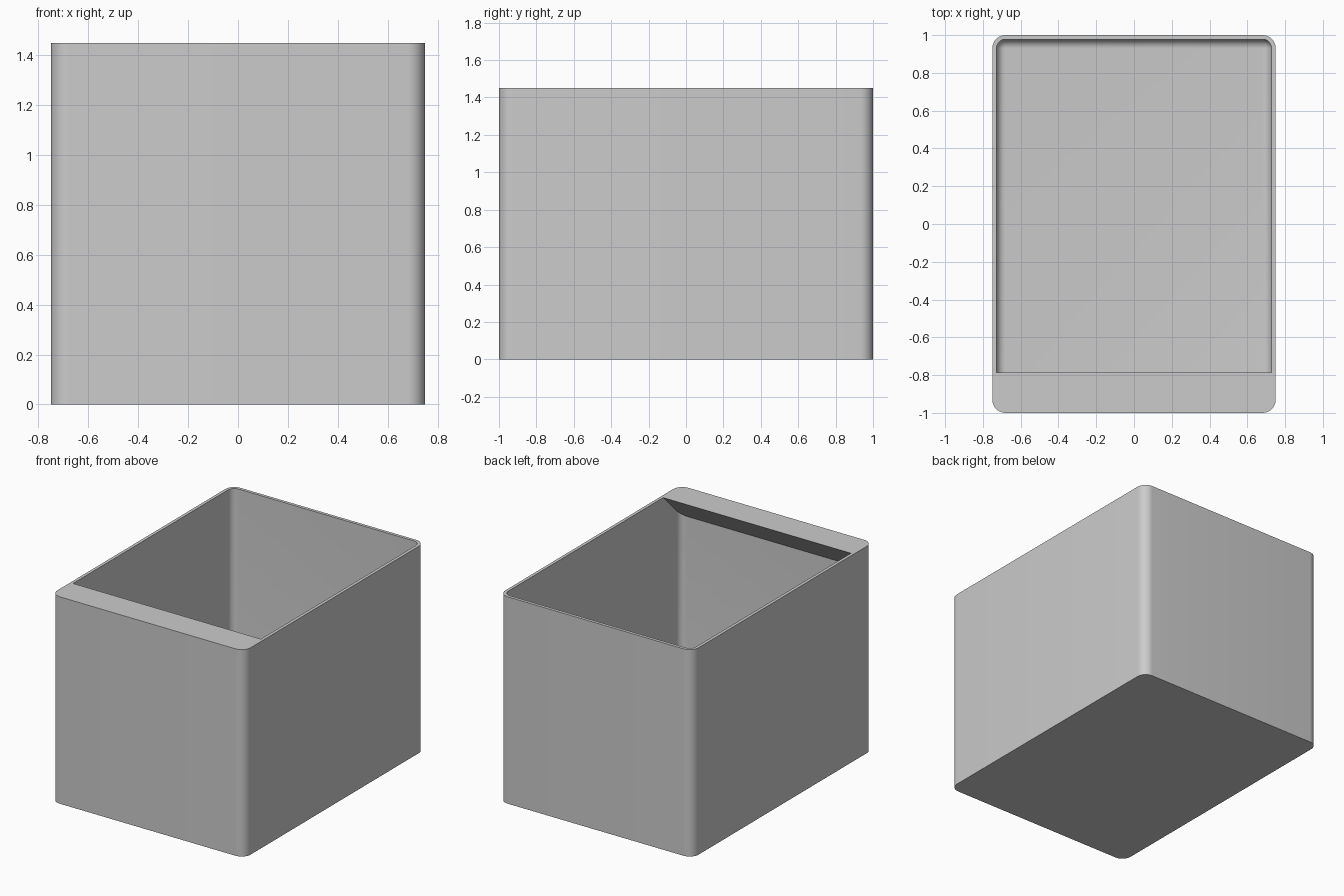
import bpy, bmesh, math

WIDTH, DEPTH, HEIGHT = 1.5, 2.0, 1.45
WALL, OUTER_R = 0.022, 0.07
FILLET = OUTER_R - WALL
LEDGE_Y = -0.787
SEGMENTS = 10

default = bpy.data.objects.get("Cube")
if default:
    bpy.data.objects.remove(default, do_unlink=True)

grey = bpy.data.materials.new("grey plastic")
grey.use_nodes = True
colour = (0.6, 0.6, 0.6, 1)
grey.diffuse_color = colour
grey.node_tree.nodes["Principled BSDF"].inputs["Base Color"].default_value = colour


def rounded_ring(inset, radius, z):
    """Points of a rounded rectangle, inset from the outer footprint."""
    points = []
    for quarter, (sx, sy) in enumerate(((1, 1), (-1, 1), (-1, -1), (1, -1))):
        cx = sx * (WIDTH / 2 - inset - radius)
        cy = sy * (DEPTH / 2 - inset - radius)
        for i in range(SEGMENTS + 1):
            a = (quarter + i / SEGMENTS) * math.pi / 2
            points.append((cx + radius * math.cos(a), cy + radius * math.sin(a), z))
    return points


def loft(name, rings):
    """Closed solid through equal-sized rings, capped at both ends."""
    bm = bmesh.new()
    loops = [[bm.verts.new(p) for p in ring] for ring in rings]
    for low, high in zip(loops, loops[1:]):
        for i in range(len(low)):
            j = (i + 1) % len(low)
            bm.faces.new((low[i], low[j], high[j], high[i]))
    bm.faces.new(loops[0])
    bm.faces.new(loops[-1])
    bmesh.ops.recalc_face_normals(bm, faces=bm.faces)
    mesh = bpy.data.meshes.new(name)
    bm.to_mesh(mesh)
    bm.free()
    mesh.materials.append(grey)
    obj = bpy.data.objects.new(name, mesh)
    bpy.context.collection.objects.link(obj)
    return obj


def subtract(target, cutter):
    mod = target.modifiers.new("cut", "BOOLEAN")
    mod.operation, mod.solver, mod.object = "DIFFERENCE", "EXACT", cutter
    bpy.ops.object.select_all(action="DESELECT")
    bpy.context.view_layer.objects.active = target
    target.select_set(True)
    bpy.ops.object.modifier_apply(modifier=mod.name)
    bpy.data.objects.remove(cutter, do_unlink=True)


# Outer box with rounded upright corners
bin_body = loft("bin_body", [rounded_ring(0, OUTER_R, z) for z in (0, HEIGHT)])

# Cavity with a rounded floor edge
cavity_rings = []
for i in range(SEGMENTS + 1):
    a = i / SEGMENTS * math.pi / 2
    shrink = FILLET * (1 - math.sin(a))
    cavity_rings.append(rounded_ring(WALL + shrink, max(FILLET - shrink, 0.001),
                                     WALL + FILLET * (1 - math.cos(a))))
cavity_rings.append(rounded_ring(WALL, FILLET, HEIGHT + 0.05))
cavity = loft("cavity", cavity_rings)

# Front ledge with a 45 degree underside, kept out of the cavity
back = -1.1
profile = [(back, HEIGHT + 0.2), (LEDGE_Y, HEIGHT + 0.2), (LEDGE_Y, HEIGHT),
           (back, HEIGHT + back - LEDGE_Y)]
ledge = loft("ledge", [[(x, y, z) for y, z in profile] for x in (-WIDTH, WIDTH)])

subtract(cavity, ledge)
subtract(bin_body, cavity)
bpy.ops.object.shade_smooth_by_angle(angle=math.radians(30))
